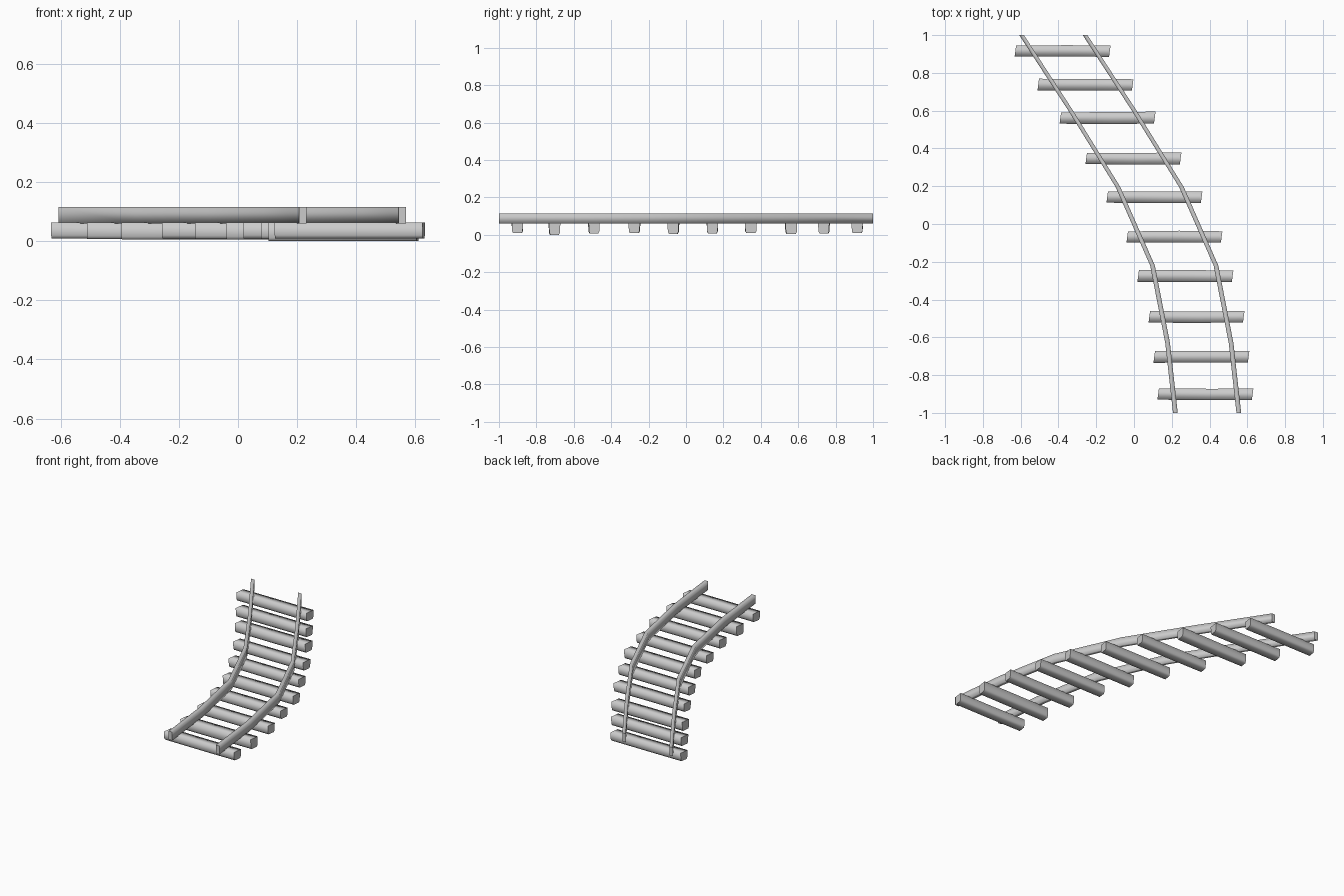
import bpy, bmesh, random
from mathutils import Vector

random.seed(4)
if "Cube" in bpy.data.objects:
    bpy.data.objects.remove(bpy.data.objects["Cube"], do_unlink=True)

grey = bpy.data.materials.new("plain grey")
grey.use_nodes = True
grey.diffuse_color = (0.6, 0.6, 0.6, 1)
grey.node_tree.nodes["Principled BSDF"].inputs["Base Color"].default_value = grey.diffuse_color


def loft(name, sections):
    """Skin closed cross-sections, with smooth sides and flat end caps."""
    bm = bmesh.new()
    rings = [[bm.verts.new(p) for p in s] for s in sections]
    n = len(rings[0])
    for a, b in zip(rings, rings[1:]):
        for i in range(n):
            j = (i + 1) % n
            bm.faces.new((a[i], a[j], b[j], b[i])).smooth = True
    bm.faces.new(rings[0])
    bm.faces.new(rings[-1])
    bmesh.ops.recalc_face_normals(bm, faces=bm.faces)
    mesh = bpy.data.meshes.new(name)
    bm.to_mesh(mesh)
    bm.free()
    mesh.materials.append(grey)
    obj = bpy.data.objects.new(name, mesh)
    bpy.context.collection.objects.link(obj)
    return obj


# Sleepers: roughly hewn beams with a narrowed underside
half_length = 0.25
profile = [(-0.031, 0.063), (0.031, 0.063), (0.029, 0.02),
           (0.023, 0.009), (-0.023, 0.009), (-0.029, 0.02)]
sleepers = [(-0.378, 0.917), (-0.257, 0.736), (-0.14, 0.562), (-0.003, 0.346),
            (0.108, 0.141), (0.214, -0.069), (0.272, -0.277), (0.331, -0.492),
            (0.357, -0.702), (0.378, -0.902)]
for k, (cx, cy) in enumerate(sleepers):
    drop = 0.009 if k == 8 else 0.002 * (k % 3)
    sections = []
    for t in (-1, 0.1, 1):
        sway = random.uniform(-0.002, 0.002)
        width = random.uniform(0.95, 1.03)
        ring = []
        for y, z in profile:
            skew = 0.004 * y / 0.031 * abs(t)
            low = drop if z < 0.05 else 0
            ring.append(Vector((cx + t * half_length + skew,
                                cy + sway + y * width, z - low)))
        sections.append(ring)
    loft(f"sleeper_{k + 1}", sections)

# Rails: two matching bent bars, cut square to the track's start and end
path = [(-0.595, 1.0), (-0.335, 0.6), (-0.085, 0.196), (0.098, -0.22),
        (0.178, -0.63), (0.219, -1.0)]
half_width = 0.0125
for name, shift in (("right_rail", 0), ("left_rail", 0.336)):
    sections = []
    for x, y in path:
        sections.append([Vector((x + shift + sx * half_width, y, z))
                         for sx, z in ((-1, 0.06), (1, 0.06), (1, 0.115), (-1, 0.115))])
    loft(name, sections)
